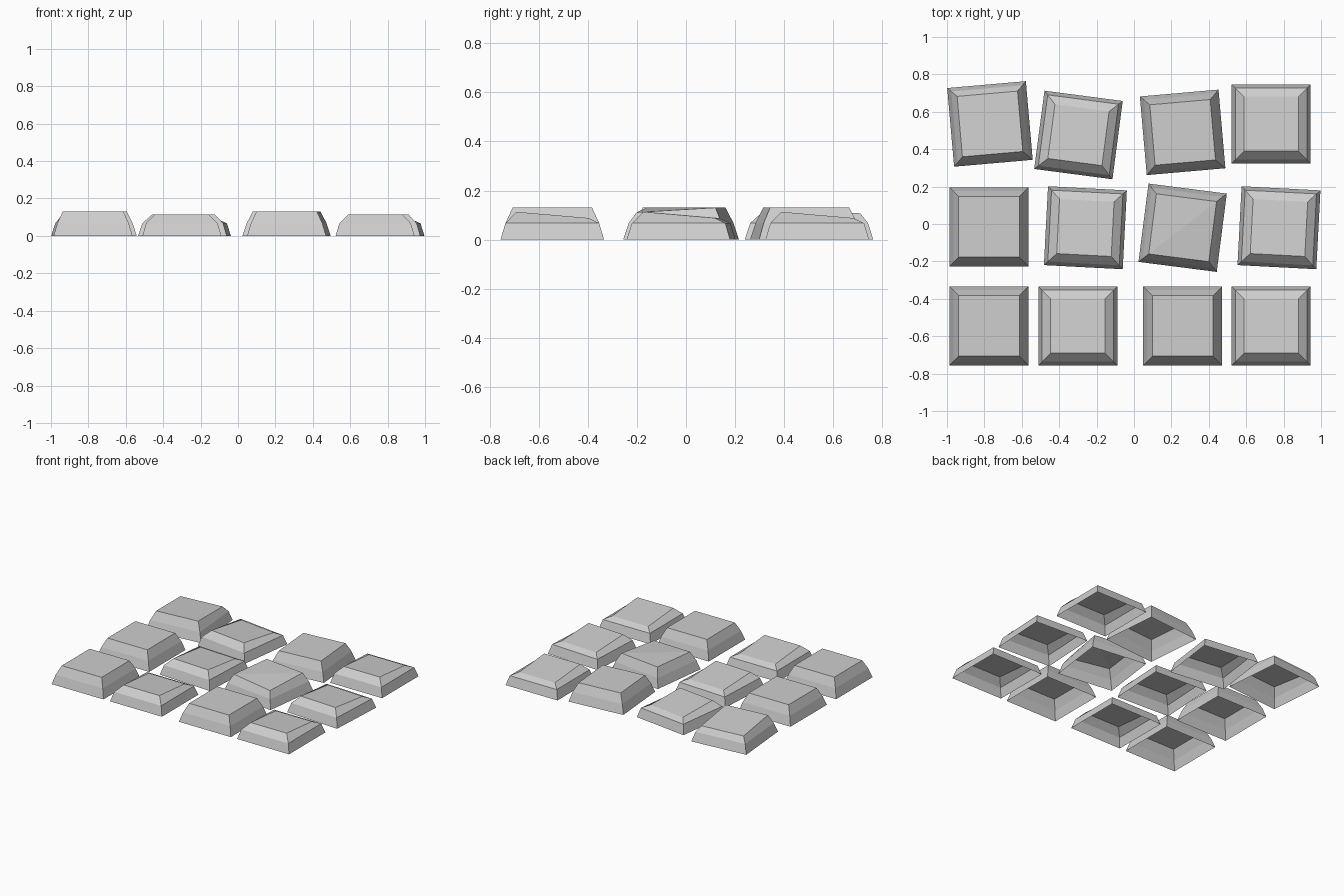
import bpy, bmesh, math

old = bpy.data.objects.get("Cube")
if old:
    bpy.data.objects.remove(old, do_unlink=True)

grey = bpy.data.materials.new("stone_grey")
grey.use_nodes = True
COLOUR = (0.62, 0.62, 0.62, 1)
grey.diffuse_color = COLOUR
grey.node_tree.nodes["Principled BSDF"].inputs["Base Color"].default_value = COLOUR

HALF = 0.211          # half the width of a stone at the ground
BEND, BEND_Z = 0.02, 0.067   # inset and height of the kink in the sides


def ring(bm, inset, heights):
    """Square loop, starting front right and running anticlockwise."""
    h = HALF - inset
    corners = [(h, -h), (h, h), (-h, h), (-h, -h)]
    return [bm.verts.new((x, y, z)) for (x, y), z in zip(corners, heights)]


def stone(name, x, y, turn, inset, heights):
    """Hollow paving stone, open underneath, with a two-step bevelled side."""
    bm = bmesh.new()
    loops = [ring(bm, 0, [0] * 4), ring(bm, BEND, [BEND_Z] * 4),
             ring(bm, inset, heights)]
    for low, high in zip(loops, loops[1:]):
        for i in range(4):
            j = (i + 1) % 4
            bm.faces.new((low[i], low[j], high[j], high[i]))
    # Top, folded from back right to front left where a corner sinks
    a, b, c, d = loops[-1]
    if heights[0] + heights[2] != heights[1] + heights[3]:
        bm.faces.new((a, b, d))
        bm.faces.new((b, c, d))
    else:
        bm.faces.new((a, b, c, d))
    mesh = bpy.data.meshes.new(name)
    bm.to_mesh(mesh)
    bm.free()
    mesh.materials.append(grey)
    obj = bpy.data.objects.new(name, mesh)
    obj.location = (x, y, 0)
    obj.rotation_euler.z = math.radians(turn)
    bpy.context.collection.objects.link(obj)


TALL = (0.049, [0.13] * 4)
SLOPED = (0.065, [0.113, 0.088, 0.088, 0.113])
CHIPPED = (0.049, [0.111, 0.13, 0.13, 0.13])
SUNKEN = (0.049, [0.13, 0.107, 0.107, 0.13])

# Each row from left to right: x, y, turn in degrees, shape
rows = {
    "front": [(-0.775, -0.545, 0, TALL), (-0.30, -0.545, 0, SLOPED),
              (0.26, -0.545, 0, TALL), (0.733, -0.545, 0, SLOPED)],
    "middle": [(-0.775, -0.015, 0, TALL), (-0.26, -0.02, -3, SLOPED),
               (0.26, -0.02, -7.3, CHIPPED), (0.775, -0.02, -3, SLOPED)],
    "back": [(-0.77, 0.535, 5, SUNKEN), (-0.297, 0.476, -7.5, SLOPED),
             (0.26, 0.49, 5, TALL), (0.733, 0.535, 0, SLOPED)],
}
for row, stones in rows.items():
    for i, (x, y, turn, shape) in enumerate(stones, 1):
        stone(f"{row}_stone_{i}", x, y, turn, *shape)
